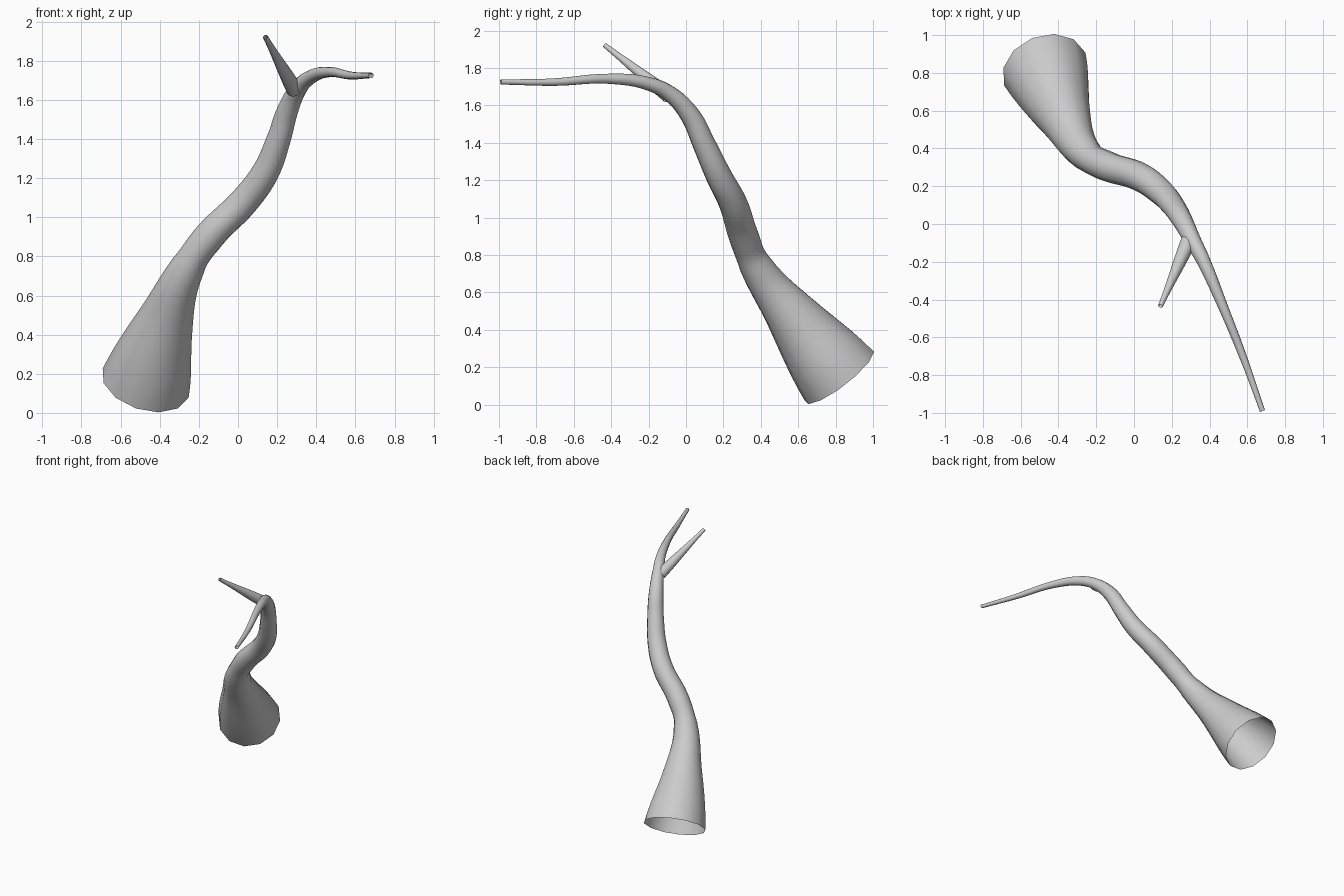
import bpy

if "Cube" in bpy.data.objects:
    bpy.data.objects.remove(bpy.data.objects["Cube"])


def limb(name, points):
    """Open tapered 12-sided tube through (x, y, z, radius) points."""
    cu = bpy.data.curves.new(name, 'CURVE')
    cu.dimensions = '3D'
    cu.bevel_depth = 1.0
    cu.bevel_resolution = 4
    cu.resolution_u = 6
    cu.use_fill_caps = False
    sp = cu.splines.new('BEZIER')
    sp.radius_interpolation = 'CARDINAL'
    sp.bezier_points.add(len(points) - 1)
    for bp, (x, y, z, r) in zip(sp.bezier_points, points):
        bp.co = (x, y, z)
        bp.radius = r
        bp.handle_left_type = bp.handle_right_type = 'AUTO'
    ob = bpy.data.objects.new(name, cu)
    bpy.context.collection.objects.link(ob)
    bpy.ops.object.select_all(action='DESELECT')
    ob.select_set(True)
    bpy.context.view_layer.objects.active = ob
    bpy.ops.object.convert(target='MESH')
    bpy.ops.object.shade_smooth()
    bpy.context.object.name = name


# Flared, winding main stem
limb("trunk", [
    (-0.472, 0.82, 0.152, 0.232),
    (-0.375, 0.58, 0.46, 0.150),
    (-0.255, 0.37, 0.75, 0.088),
    (-0.14, 0.305, 0.91, 0.080),
    (0.03, 0.25, 1.08, 0.076),
    (0.14, 0.172, 1.23, 0.070),
    (0.205, 0.098, 1.39, 0.062),
    (0.255, 0.02, 1.55, 0.054),
    (0.31, -0.085, 1.66, 0.044),
    (0.37, -0.20, 1.715, 0.036),
    (0.46, -0.41, 1.742, 0.027),
    (0.58, -0.71, 1.724, 0.020),
    (0.68, -0.99, 1.725, 0.014),
])

# Straight side branch
limb("branch", [
    (0.29, -0.09, 1.65, 0.042),
    (0.14, -0.435, 1.922, 0.013),
])
